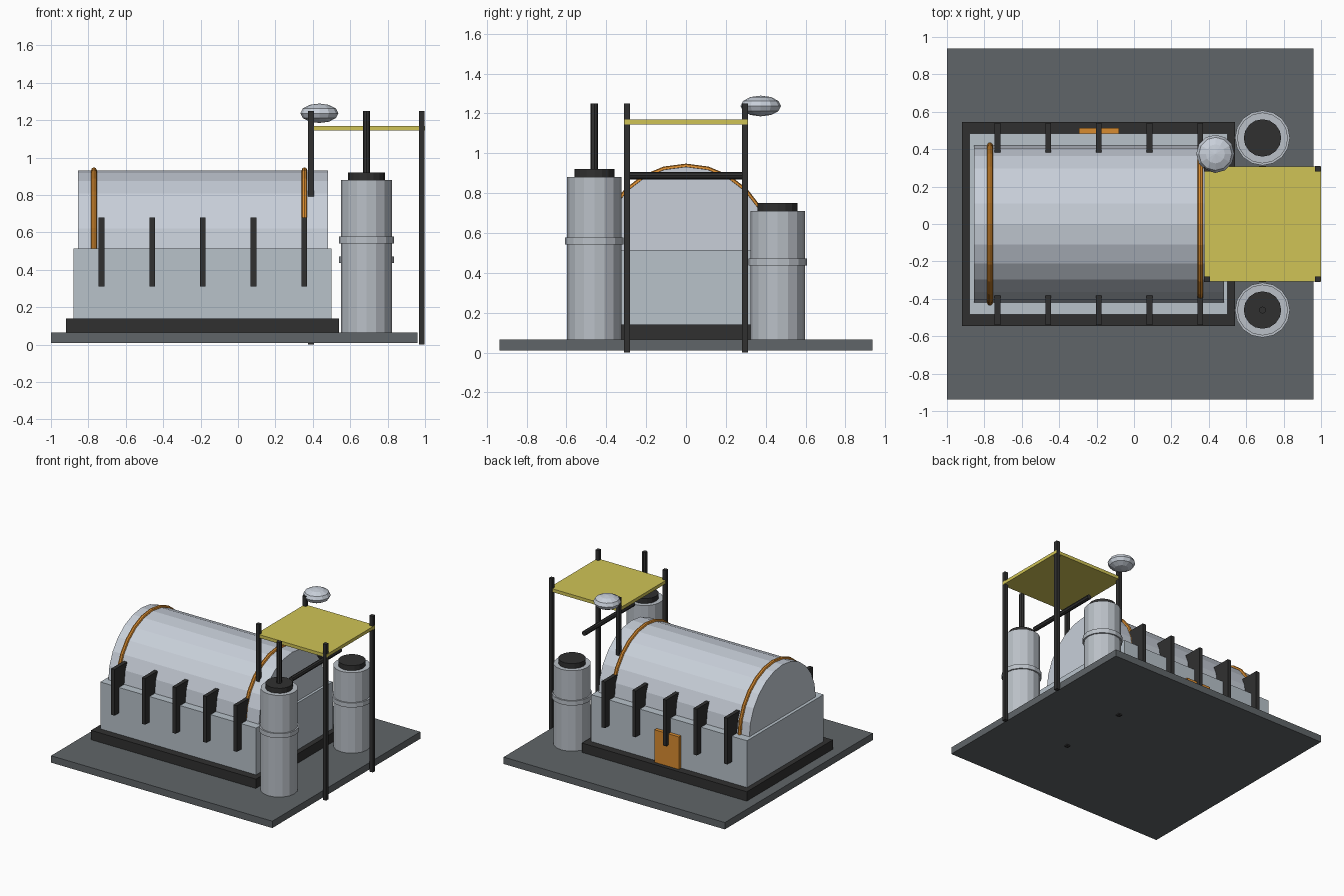
import bpy
from math import pi
from mathutils import Vector

if "Cube" in bpy.data.objects:
    bpy.data.objects.remove(bpy.data.objects["Cube"], do_unlink=True)


def material(name, *rgb):
    """Flat material from 0-255 display values."""
    color = [((c / 255 + 0.055) / 1.055) ** 2.4 for c in rgb] + [1]
    mat = bpy.data.materials.new(name)
    mat.use_nodes = True
    mat.diffuse_color = color
    mat.node_tree.nodes["Principled BSDF"].inputs["Base Color"].default_value = color
    return mat


wall = material("pale_wall", 184, 194, 202)
roof = material("silver_roof", 200, 207, 217)
steel = material("tank_steel", 186, 192, 199)
slab = material("slab_grey", 96, 101, 104)
black = material("black_metal", 48, 48, 48)
yellow = material("platform_yellow", 208, 196, 86)
orange = material("trim_orange", 217, 140, 48)


def finish(name, mat):
    ob = bpy.context.object
    ob.name = ob.data.name = name
    ob.data.materials.append(mat)
    return ob


def box(name, mat, low, high):
    low, high = Vector(low), Vector(high)
    bpy.ops.mesh.primitive_cube_add(size=1, location=(low + high) / 2)
    bpy.context.object.scale = high - low
    bpy.ops.object.transform_apply(location=False, rotation=False)
    return finish(name, mat)


def tube(name, mat, start, end, radius, sides):
    start, end = Vector(start), Vector(end)
    axis = end - start
    bpy.ops.mesh.primitive_cylinder_add(
        vertices=sides, radius=radius, depth=axis.length, location=(start + end) / 2,
        rotation=axis.to_track_quat("Z", "Y").to_euler())
    return finish(name, mat)


# Ground slab, plinth and main hall
box("ground_slab", slab, (-1, -0.937, 0.01), (0.96, 0.937, 0.065))
box("plinth", black, (-0.92, -0.545, 0.065), (0.54, 0.545, 0.14))
box("hall_walls", wall, (-0.88, -0.485, 0.14), (0.5, 0.485, 0.515))
tube("vault_roof", roof, (-0.855, 0, 0.512), (0.48, 0, 0.512), 0.42, 24)

# Roof hoops
for i, x in enumerate((-0.77, 0.355)):
    bpy.ops.mesh.primitive_torus_add(
        major_segments=24, minor_segments=8, major_radius=0.421, minor_radius=0.015,
        location=(x, 0, 0.512), rotation=(0, pi / 2, 0))
    finish(f"roof_hoop_{i + 1}", orange)

# Buttress ribs on both long sides
for side, y in (("front", -0.46), ("back", 0.46)):
    for i in range(5):
        x = -0.73 + 0.271 * i
        box(f"{side}_rib_{i + 1}", black,
            (x - 0.015, y - 0.08, 0.31), (x + 0.015, y + 0.08, 0.68))

# Rear door
box("rear_door", orange, (-0.295, 0.48, 0.14), (-0.08, 0.513, 0.4))

# Storage tanks with band and cap
for side, y, top, band in (("front", -0.46, 0.88, 0.56), ("back", 0.46, 0.71, 0.454)):
    tube(f"{side}_tank", steel, (0.687, y, 0.06), (0.687, y, top), 0.136, 16)
    tube(f"{side}_tank_band", steel, (0.687, y, band - 0.018), (0.687, y, band + 0.018), 0.147, 16)
    tube(f"{side}_tank_cap", black, (0.687, y, top), (0.687, y, top + 0.04), 0.1, 16)

# Vent stack and connecting pipe
tube("vent_stack", black, (0.687, -0.46, 0.9), (0.687, -0.46, 1.25), 0.019, 8)
tube("cross_pipe", black, (0.687, -0.31, 0.888), (0.687, 0.31, 0.888), 0.019, 8)

# Raised platform on four posts
for i, x in enumerate((0.39, 0.983)):
    for j, y in enumerate((-0.295, 0.295)):
        box(f"platform_post_{2 * i + j + 1}", black,
            (x - 0.015, y - 0.015, 0), (x + 0.015, y + 0.015, 1.25))
box("platform", yellow, (0.377, -0.308, 1.144), (1, 0.308, 1.17))

# Dish beside the rear post
bpy.ops.mesh.primitive_uv_sphere_add(segments=12, ring_count=6, radius=0.102,
                                     location=(0.435, 0.375, 1.237))
bpy.context.object.scale.z = 0.51
finish("dish", roof)
